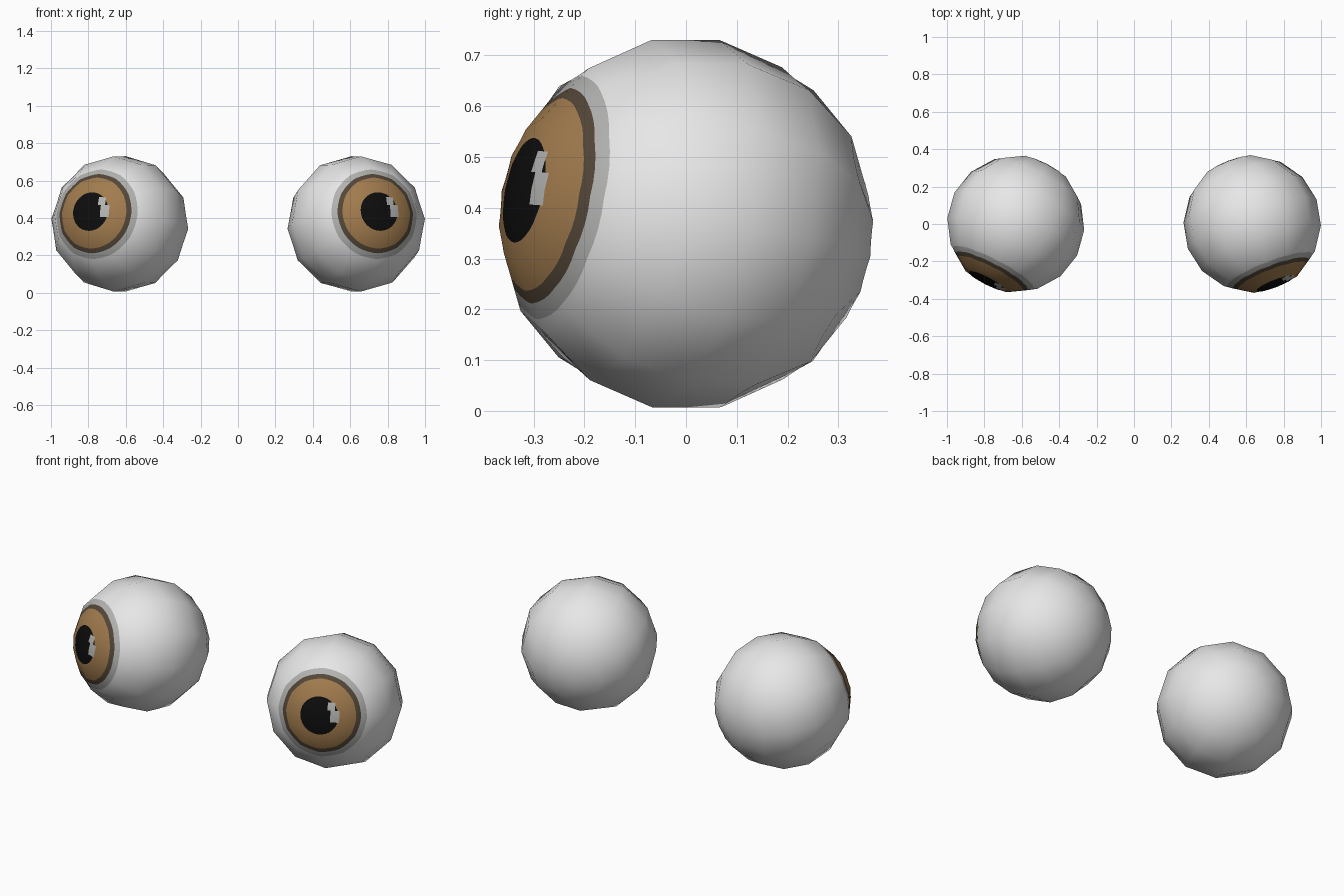
import bpy, bmesh, math
from mathutils import Vector
from mathutils.bvhtree import BVHTree

if "Cube" in bpy.data.objects:
    bpy.data.objects.remove(bpy.data.objects["Cube"])

R = 0.3685      # eyeball radius
CX = 0.632      # eye centre offset in x


def mat(name, rgb):
    m = bpy.data.materials.new(name)
    m.diffuse_color = (*rgb, 1)
    m.use_nodes = True
    m.node_tree.nodes["Principled BSDF"].inputs["Base Color"].default_value = m.diffuse_color
    return m


MATS = [mat("eye_white", (0.80, 0.80, 0.80)),
        mat("pale_grey", (0.45, 0.45, 0.44)),
        mat("dark_brown", (0.09, 0.063, 0.04)),
        mat("iris_brown", (0.36, 0.20, 0.076)),
        mat("pupil_black", (0.004, 0.004, 0.004))]

# Colour bands by angle from the gaze axis: (outer angle, material)
BANDS = [(16.8, 4), (32.4, 3), (36.7, 2), (42.0, 1), (180.0, 0)]
# Highlight patches in the pupil's own plane: x0, x1, y0, y1
GLINTS = [(0.045, 0.085, 0.035, 0.078), (0.062, 0.11, -0.03, 0.035)]
SEGS = 48


def eyeball(name, x, gaze):
    # Coarse 12 x 8 sphere that gives the faceted outline
    low = bmesh.new()
    bmesh.ops.create_uvsphere(low, u_segments=12, v_segments=8, radius=R)
    tree = BVHTree.FromBMesh(low)
    low.free()

    # Finer polar grid laid onto the coarse facets, with rings at the colour edges
    bm = bmesh.new()
    angles = sorted({i * 22.5 for i in range(1, 8)} | {8.0} | {b[0] for b in BANDS[:-1]})
    rings = []
    for a in angles:
        t, ring = math.radians(a), []
        for i in range(SEGS):
            p = 2 * math.pi * i / SEGS
            d = Vector((math.sin(t) * math.cos(p), math.sin(t) * math.sin(p), math.cos(t)))
            hit = tree.ray_cast(d * 2, -d)[0]
            ring.append(bm.verts.new(hit if hit else d * R))
        rings.append(ring)
    front, back = bm.verts.new((0, 0, R)), bm.verts.new((0, 0, -R))
    for i in range(SEGS):
        j = (i + 1) % SEGS
        bm.faces.new((front, rings[0][i], rings[0][j]))
        bm.faces.new((back, rings[-1][j], rings[-1][i]))
        for a, b in zip(rings, rings[1:]):
            bm.faces.new((a[i], b[i], b[j], a[j]))

    # Cut the highlight outline into the pupil area
    for x0, x1, y0, y1 in GLINTS:
        for co, no in (((x0, 0, 0), (1, 0, 0)), ((x1, 0, 0), (1, 0, 0)),
                       ((0, y0, 0), (0, 1, 0)), ((0, y1, 0), (0, 1, 0))):
            faces = [f for f in bm.faces if f.calc_center_median().z > 0
                     and f.calc_center_median().xy.length < 0.14]
            geom = faces + list({e for f in faces for e in f.edges}) \
                         + list({v for f in faces for v in f.verts})
            bmesh.ops.bisect_plane(bm, geom=geom, plane_co=co, plane_no=no, dist=1e-5)
    bmesh.ops.recalc_face_normals(bm, faces=bm.faces)

    # Colours by angle from the gaze axis
    axis = Vector((0, 0, 1))
    for f in bm.faces:
        c = f.calc_center_median()
        a = math.degrees(c.angle(axis))
        f.material_index = next(m for lim, m in BANDS if a <= lim)
        if c.z > 0 and any(x0 < c.x < x1 and y0 < c.y < y1 for x0, x1, y0, y1 in GLINTS):
            f.material_index = 1
        f.smooth = True

    me = bpy.data.meshes.new(name)
    bm.to_mesh(me)
    bm.free()
    for m in MATS:
        me.materials.append(m)
    # Round shading over the coarse facets
    me.normals_split_custom_set_from_vertices([v.co.normalized() for v in me.vertices])

    ob = bpy.data.objects.new(name, me)
    bpy.context.collection.objects.link(ob)
    ob.location = (x, 0, R)
    ob.rotation_euler = Vector(gaze).to_track_quat('Z', 'Y').to_euler()
    return ob


# The two eyes look slightly outward and up
eyeball("left_eyeball", -CX, (-0.45, -0.873, 0.19))
eyeball("right_eyeball", CX, (0.352, -0.917, 0.19))
